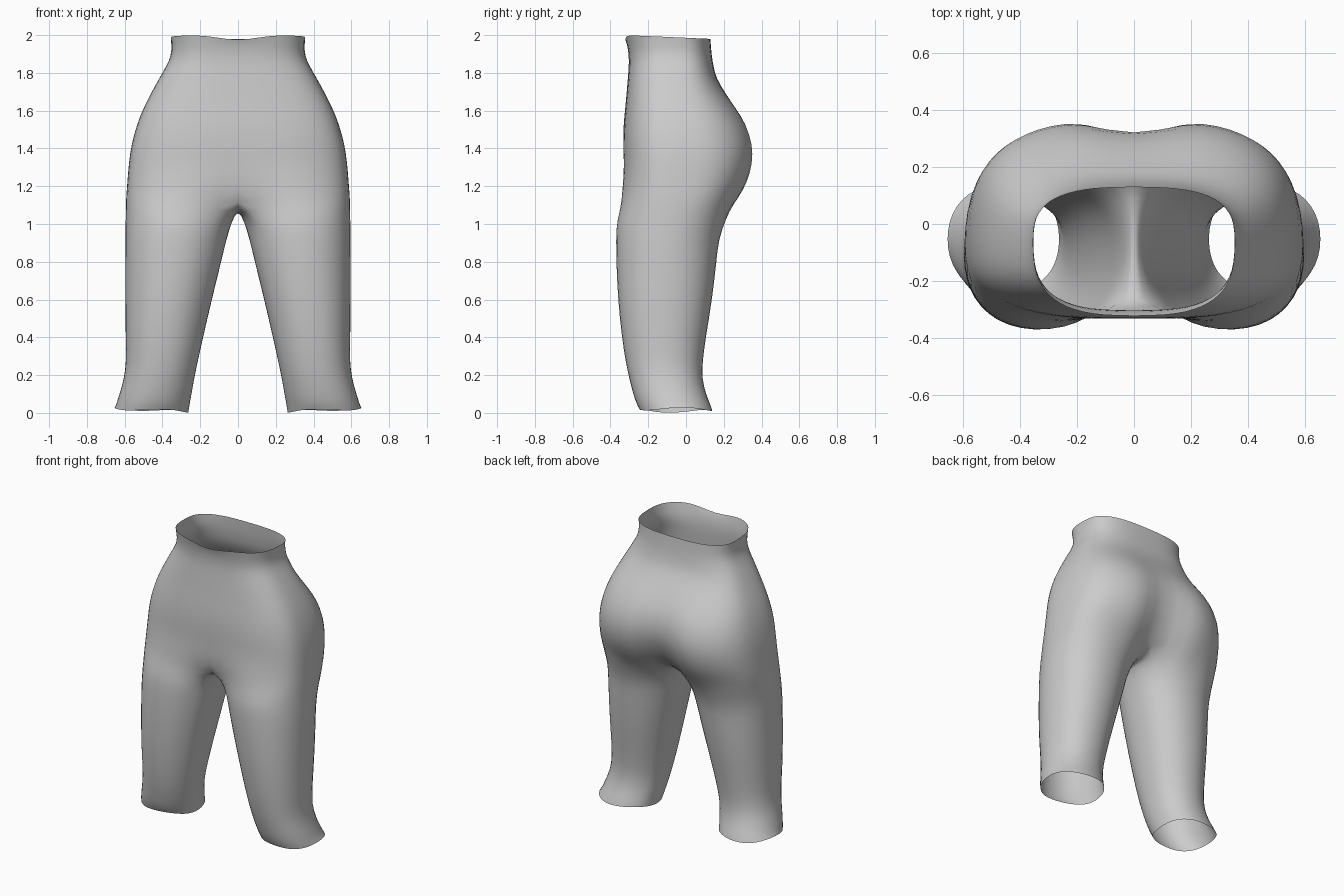
import bpy, bmesh, math

if "Cube" in bpy.data.objects:
    bpy.data.objects.remove(bpy.data.objects["Cube"])

CHAIN, INNER = 17, 7          # points on the outer wrap / on the inner thigh
N = CHAIN + INNER

mat = bpy.data.materials.new("plain grey")
mat.diffuse_color = (0.6, 0.6, 0.6, 1)
mat.use_nodes = True
mat.node_tree.nodes["Principled BSDF"].inputs["Base Color"].default_value = mat.diffuse_color

# Trunk: z, half width, front y, back y, front centre dent, back centre dent
TRUNK = [
    (2.00, .357, -.323, .130, 0, 0),
    (1.95, .354, -.312, .132, 0, 0),
    (1.89, .354, -.303, .137, 0, 0),
    (1.83, .384, -.304, .147, 0, 0),
    (1.77, .420, -.309, .162, 0, 0),
    (1.70, .458, -.315, .205, 0, 0),
    (1.62, .500, -.322, .268, 0, .015),
    (1.53, .537, -.332, .332, 0, .035),
    (1.42, .567, -.338, .370, .005, .060),
    (1.32, .581, -.336, .370, .010, .085),
    (1.22, .588, -.348, .342, .030, .115),
    (1.13, .596, -.362, .290, .075, .130),   # crotch ring
]
# Leg: z, inner x, outer x, front y, back y
LEG = [
    (1.02, .030, .598, -.372, .215),
    (.92, .060, .600, -.374, .176),
    (.80, .088, .600, -.373, .165),
    (.60, .138, .600, -.364, .142),
    (.40, .184, .597, -.343, .108),
    (.27, .213, .594, -.322, .090),
    (.18, .232, .606, -.303, .088),
    (.10, .245, .630, -.282, .108),
    (.05, .255, .645, -.266, .130),
    (.015, .262, .656, -.248, .142),
]


def spow(v, e):
    return math.copysign(abs(v) ** e, v)


def trunk_chain(z, w, yf, yb, df, db):
    """Half ring from front centre, round the hip, to back centre."""
    cy, pts = -.06, []
    for i in range(CHAIN):
        t = -math.pi / 2 + math.pi * i / (CHAIN - 1)
        x = 0 if i in (0, CHAIN - 1) else w * spow(math.cos(t), .7)
        s = spow(math.sin(t), .7)
        y = cy + s * ((yb - cy) if s > 0 else (cy - yf))
        y += df * math.exp(-(x / .16) ** 2) if s < 0 else -db * math.exp(-(x / .10) ** 2)
        pts.append([x, y, z])
    return pts


def leg_ring(z, xi, xo, yf, yb):
    """Closed ring in the same order, ending along the inner thigh."""
    cx, cy, rx, ry = (xi + xo) / 2, (yf + yb) / 2, (xo - xi) / 2, (yb - yf) / 2
    pts = []
    for i in range(N):
        a = -140 + 280 * i / (CHAIN - 1) if i < CHAIN else 140 + 80 * (i - CHAIN + 1) / (INNER + 1)
        a = math.radians(a)
        h = z
        if z < .02:                                   # wavy hem
            h += .007 * math.cos(a) + .007 * math.sin(3 * a + 1)
        pts.append([cx + rx * spow(math.cos(a), .92), cy + ry * spow(math.sin(a), .92), h])
    return pts


rings = [trunk_chain(*row) for row in TRUNK]

# Waist edge: lower at the back, with a shallow dip at the front centre
for p in rings[0]:
    p[2] = 2.0 - .02 * (p[1] + .32) / .45
    if p[1] < -.2:
        p[2] -= .03 * math.exp(-(p[0] / .12) ** 2)

# Crotch: sagging line on the centre plane, from back to front
y_back, y_front = rings[-1][-1][1], rings[-1][0][1]
for k in range(1, INNER + 1):
    f = k / (INNER + 1)
    rings[-1].append([0, y_back + (y_front - y_back) * f, 1.13 - .055 * math.sin(math.pi * f) ** .7])

rings += [leg_ring(*row) for row in LEG]

# Skin the half body
bm = bmesh.new()
vr = [[bm.verts.new(p) for p in r] for r in rings]
for a, b in zip(vr, vr[1:]):
    closed = len(a) == N
    for i in range(N if closed else CHAIN - 1):
        j = (i + 1) % N
        bm.faces.new((a[i], b[i], b[j], a[j]))
me = bpy.data.meshes.new("trousers")
bm.to_mesh(me)
bm.free()
me.materials.append(mat)
ob = bpy.data.objects.new("trousers", me)
bpy.context.collection.objects.link(ob)

# Mirror to the other side and smooth
m = ob.modifiers.new("mirror", 'MIRROR')
m.use_clip = True
m.merge_threshold = .0005
s = ob.modifiers.new("smooth", 'SUBSURF')
s.levels = s.render_levels = 1
for p in me.polygons:
    p.use_smooth = True
